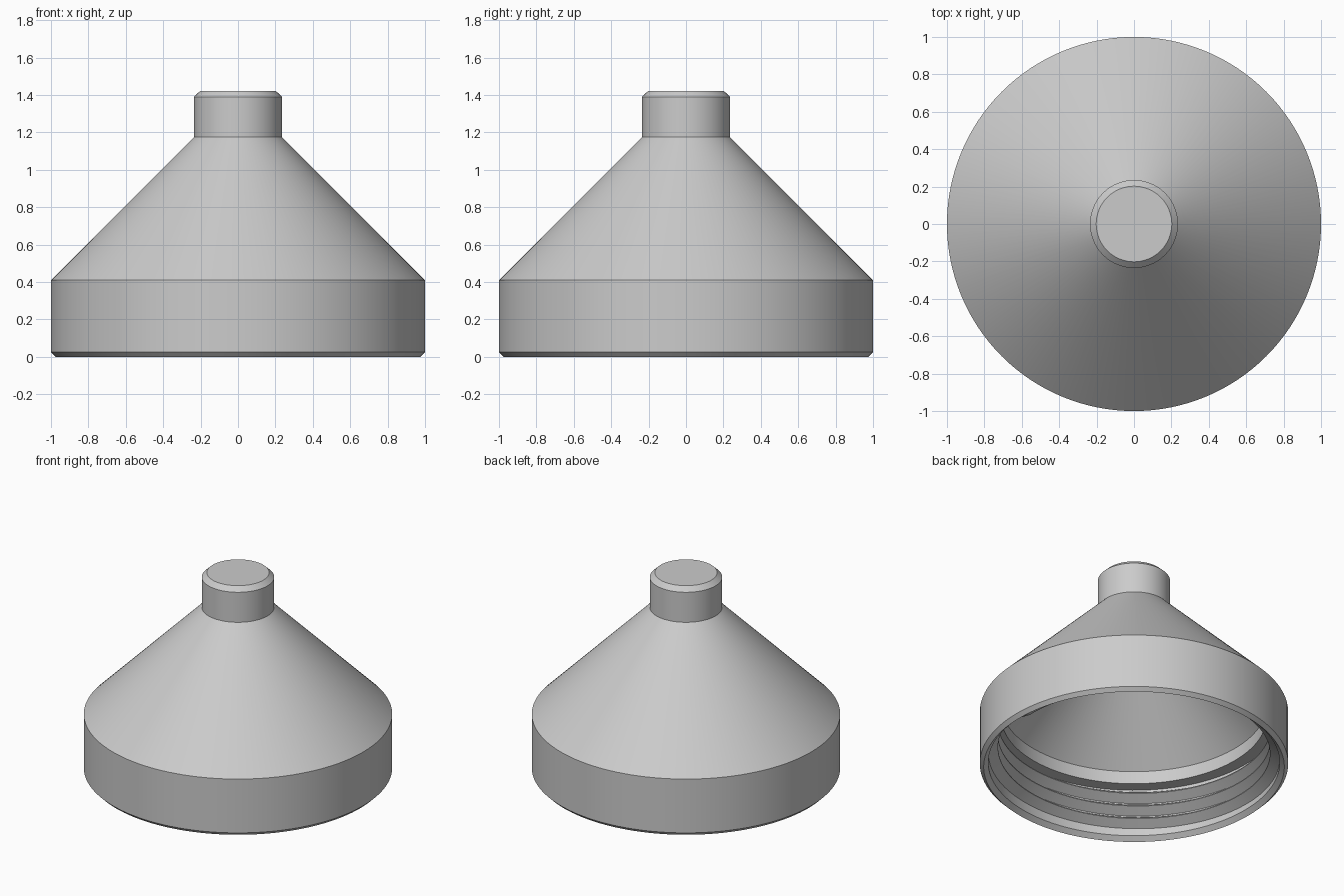
import bpy, bmesh, math

SEGMENTS = 128

cube = bpy.data.objects.get("Cube")
if cube:
    bpy.data.objects.remove(cube, do_unlink=True)

grey = bpy.data.materials.new("plain_grey")
grey.use_nodes = True
colour = (0.6, 0.6, 0.6, 1)
grey.diffuse_color = colour
grey.node_tree.nodes["Principled BSDF"].inputs["Base Color"].default_value = colour


def finish(bm, name):
    bmesh.ops.recalc_face_normals(bm, faces=bm.faces)
    mesh = bpy.data.meshes.new(name)
    bm.to_mesh(mesh)
    bm.free()
    mesh.materials.append(grey)
    obj = bpy.data.objects.new(name, mesh)
    bpy.context.collection.objects.link(obj)
    bpy.ops.object.select_all(action="DESELECT")
    obj.select_set(True)
    bpy.context.view_layer.objects.active = obj
    bpy.ops.object.shade_smooth_by_angle(angle=math.radians(25))
    return obj


def lathe(name, profile):
    bm = bmesh.new()
    verts = [bm.verts.new((r, 0, z)) for r, z in profile]
    edges = [bm.edges.new(pair) for pair in zip(verts, verts[1:])]
    bmesh.ops.spin(bm, geom=verts + edges, axis=(0, 0, 1), cent=(0, 0, 0),
                   steps=SEGMENTS, angle=math.tau)
    bmesh.ops.remove_doubles(bm, verts=bm.verts, dist=0.0001)
    return finish(bm, name)


def helix(name, section, pitch, start, turns):
    # Sweep a closed (radius, height) section along a screw path
    bm = bmesh.new()
    rings = []
    for i in range(int(turns * SEGMENTS) + 1):
        t = i / SEGMENTS
        a = t * math.tau
        rings.append([bm.verts.new((r * math.cos(a), r * math.sin(a), start + z + pitch * t))
                      for r, z in section])
    n = len(section)
    for a, b in zip(rings, rings[1:]):
        for k in range(n):
            bm.faces.new((a[k], a[(k + 1) % n], b[(k + 1) % n], b[k]))
    bm.faces.new(rings[0])
    bm.faces.new(rings[-1])
    return finish(bm, name)


# Hollow body: chamfered skirt, cone, closed spout, then the inside back down
outside = [(0.975, 0), (1, 0.025), (1, 0.41), (0.235, 1.175),
           (0.235, 1.39), (0.202, 1.422), (0, 1.422)]
inside = [(0, 1.33), (0.14, 1.33), (0.14, 1.18), (0.86, 0.46), (0.86, 0.37),
          (0.945, 0.37), (0.945, 0.03), (0.975, 0)]
lathe("cap_body", outside + inside)

# Internal V-shaped screw thread covering the skirt wall
helix("screw_thread", [(0.95, -0.046), (0.882, -0.003), (0.882, 0.003), (0.95, 0.046)],
      pitch=0.094, start=0.065, turns=2.95)
